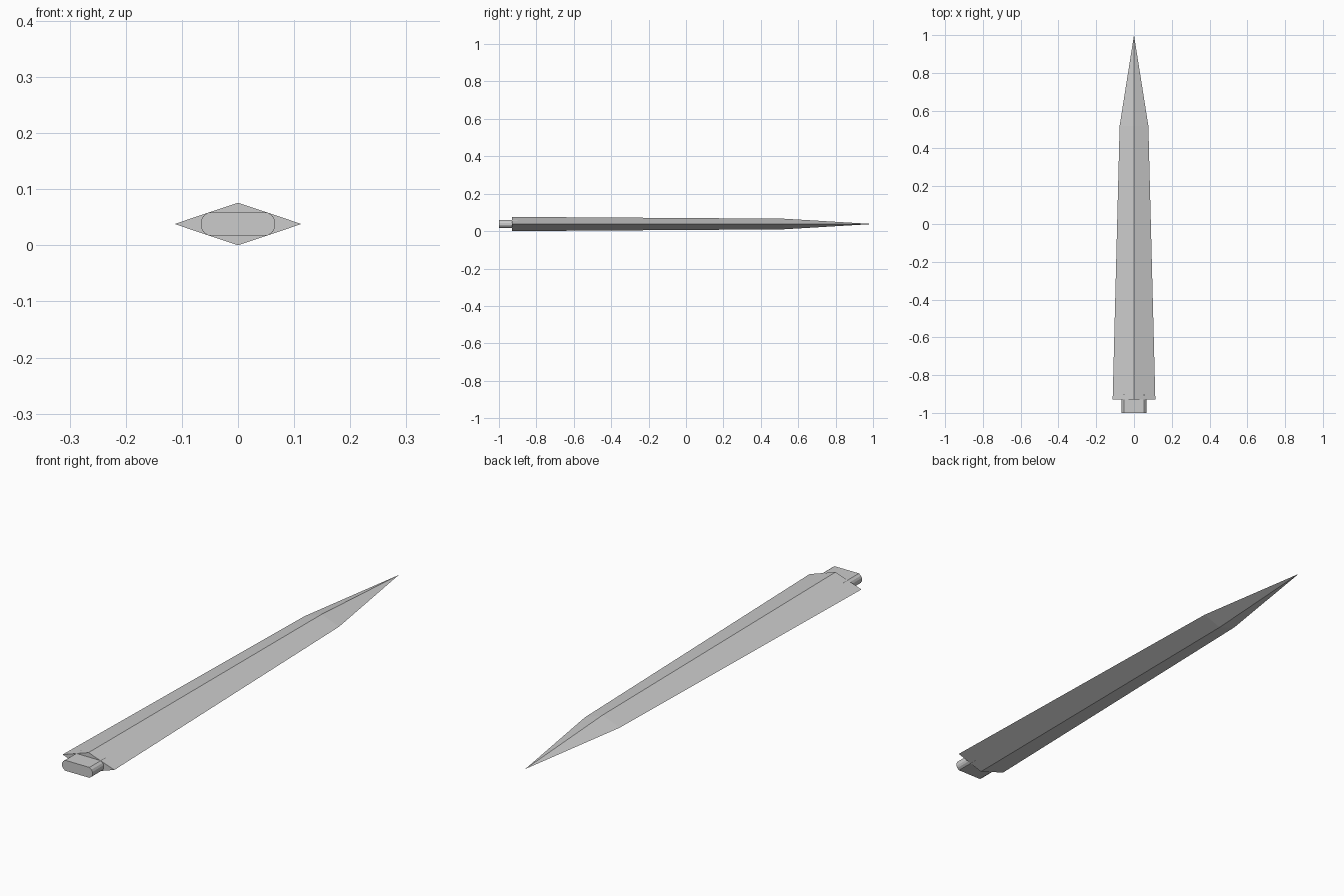
import bpy

if "Cube" in bpy.data.objects:
    bpy.data.objects.remove(bpy.data.objects["Cube"])

steel = bpy.data.materials.new("light_grey_steel")
steel.diffuse_color = (0.6, 0.6, 0.6, 1)
steel.use_nodes = True
steel.node_tree.nodes["Principled BSDF"].inputs["Base Color"].default_value = steel.diffuse_color
MID = 0.038  # height of the centre plane


def loft(name, sections, tip=None):
    """Join equal-length rings of (x, y, z), capping the ends or closing at a tip."""
    n = len(sections[0])
    verts = [p for ring in sections for p in ring]
    faces = [tuple(range(n))]
    for s in range(len(sections) - 1):
        for i in range(n):
            j = (i + 1) % n
            faces.append((s * n + j, s * n + i, (s + 1) * n + i, (s + 1) * n + j))
    last = (len(sections) - 1) * n
    if tip:
        verts.append(tip)
        faces += [(last + (i + 1) % n, last + i, len(verts) - 1) for i in range(n)]
    else:
        faces.append(tuple(last + i for i in reversed(range(n))))
    mesh = bpy.data.meshes.new(name)
    mesh.from_pydata(verts, [], faces)
    mesh.materials.append(steel)
    obj = bpy.data.objects.new(name, mesh)
    bpy.context.collection.objects.link(obj)
    return obj


# Blade: diamond section, tapering to a point
def diamond(y, w, h):
    return [(w, y, MID), (0, y, MID + h), (-w, y, MID), (0, y, MID - h)]


loft("blade", [diamond(-0.93, 0.113, 0.038), diamond(0.52, 0.076, 0.0285)],
     tip=(0, 1, MID))

# Tang: flat bar with rounded long edges
corner = [(0.066, 0.006), (0.062, 0.014), (0.053, 0.0205)]
half = corner + [(-x, z) for x, z in reversed(corner)]
outline = half + [(-x, -z) for x, z in half]
loft("tang", [[(x, y, MID + z) for x, z in outline] for y in (-1, -0.90)])

# Outward-facing surfaces on both parts
import bmesh
for obj in bpy.data.objects:
    bm = bmesh.new()
    bm.from_mesh(obj.data)
    bmesh.ops.recalc_face_normals(bm, faces=bm.faces)
    bm.to_mesh(obj.data)
    bm.free()
